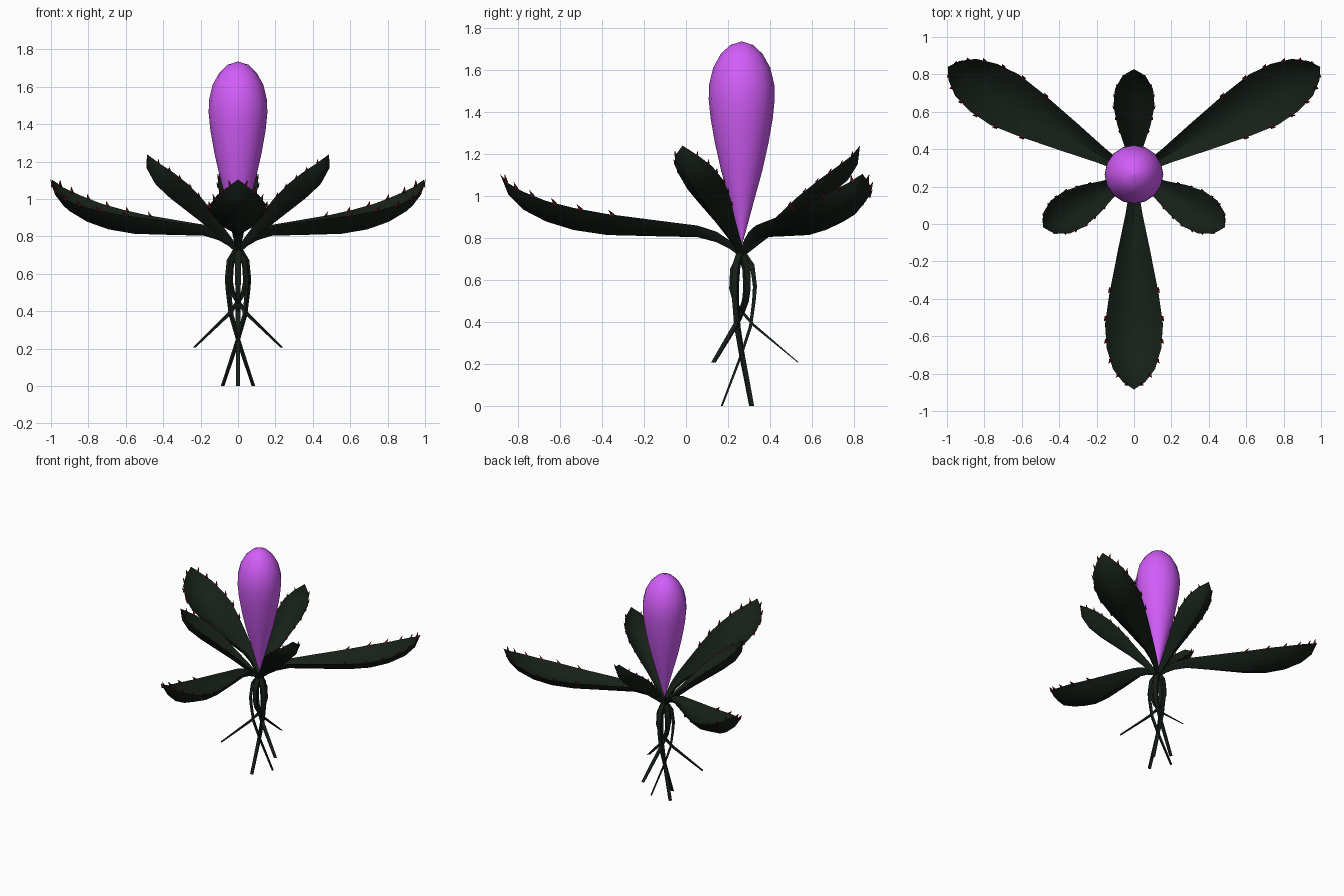
import bpy, bmesh, math
from mathutils import Vector, Matrix

if "Cube" in bpy.data.objects:
    bpy.data.objects.remove(bpy.data.objects["Cube"])

CENTRE = Vector((0, 0.265, 0))


def material(name, rgb):
    m = bpy.data.materials.new(name)
    m.diffuse_color = (*rgb, 1)
    m.use_nodes = True
    m.node_tree.nodes["Principled BSDF"].inputs["Base Color"].default_value = m.diffuse_color
    return m


GREEN = material("dark_green", (0.008, 0.014, 0.009))
RED = material("dark_red", (0.09, 0.006, 0.01))
PINK = material("orchid", (0.65, 0.11, 0.95))


def finish(bm, name, mat, angle=0, smooth=45):
    bmesh.ops.recalc_face_normals(bm, faces=bm.faces)
    me = bpy.data.meshes.new(name)
    bm.to_mesh(me)
    bm.free()
    me.materials.append(mat)
    ob = bpy.data.objects.new(name, me)
    bpy.context.collection.objects.link(ob)
    ob.data.transform(Matrix.Translation(CENTRE) @ Matrix.Rotation(math.radians(angle), 4, 'Z'))
    bpy.ops.object.select_all(action='DESELECT')
    ob.select_set(True)
    bpy.context.view_layer.objects.active = ob
    if smooth:
        bpy.ops.object.shade_smooth_by_angle(angle=math.radians(smooth))
    return ob


def loft(rings):
    # skin a list of closed rings and cap both ends
    bm = bmesh.new()
    vs = [[bm.verts.new(p) for p in ring] for ring in rings]
    n = len(vs[0])
    for a, b in zip(vs, vs[1:]):
        for i in range(n):
            j = (i + 1) % n
            bm.faces.new((a[i], a[j], b[j], b[i]))
    bm.faces.new(vs[0][::-1])
    bm.faces.new(vs[-1])
    bmesh.ops.remove_doubles(bm, verts=bm.verts, dist=0.0005)
    return bm


def leaf(name, rows, lean, angle, tooth_rows, size):
    # rows: distance out, midrib height, half width, edge rise
    up = Vector((-lean, 0, math.sqrt(1 - lean * lean)))
    us = (-1, -0.6, 0, 0.6, 1)

    def point(row, u, thick=0):
        r, z, w, h = row
        return Vector((r, u * w, z)) + up * (h * u * u + thick * (1 - u * u))

    rings = []
    for row in rows:
        t = 0.012 + 0.1 * row[3] if row[2] > 0.002 else 0
        rings.append([point(row, u) for u in us] +
                     [point(row, u, t) for u in (0.6, 0, -0.6)])
    finish(loft(rings), name, GREEN, angle)

    # thorns along both edges and on the tip
    bm = bmesh.new()
    spots = []
    for k in tooth_rows:
        i, f = int(k), k - int(k)
        row = [a + (b - a) * f for a, b in zip(rows[i], rows[i + 1])]
        along = (Vector(rows[i + 1][:2]) - Vector(rows[i][:2])).normalized()
        for s in (-1, 1):
            spots.append((point(row, s), Vector((along.x * 0.5, s * 0.3, along.y * 0.5 + 0.6))))
    for p, d in spots:
        rot = d.to_track_quat('Z', 'Y').to_matrix().to_4x4()
        bmesh.ops.create_cone(bm, cap_ends=True, segments=4, radius1=size * 0.28, radius2=0,
                              depth=size, matrix=Matrix.Translation(p + d.normalized() * size * 0.3) @ rot)
    finish(bm, name + "_thorns", RED, angle, 0)


def root(name, path, angle):
    # flat tapering ribbon root
    rings = []
    for i, (r, z) in enumerate(path):
        f = i / (len(path) - 1)
        a, b = Vector(path[max(i - 1, 0)]), Vector(path[min(i + 1, len(path) - 1)])
        d = (b - a).normalized()
        n = Vector((-d.y, 0, d.x)) * (0.012 - 0.007 * f)
        w = Vector((0, 0.017 - 0.006 * f, 0))
        c = Vector((r, 0, z))
        if i == len(path) - 1:
            n.z = 0
        rings.append([c + n + w, c + n - w, c - n - w, c - n + w])
    finish(loft(rings), name, GREEN, angle, 30)


LARGE = [(0, .705, .012, .025), (.06, .75, .022, .04), (.12, .78, .03, .05), (.21, .804, .045, .055),
         (.4, .808, .085, .075), (.64, .814, .132, .1), (.8, .838, .155, .105), (.93, .878, .146, .098),
         (1.04, .935, .113, .085), (1.11, 1.005, .06, .055), (1.15, 1.105, .0, .0)]
SMALL = [(0, .705, .012, .02), (.1, .783, .03, .04), (.2, .858, .056, .055), (.315, .935, .09, .078),
         (.42, 1.006, .11, .088), (.505, 1.075, .102, .082), (.552, 1.15, .065, .05), (.563, 1.24, .0, .0)]
LONG_ROOT = [(0, .74), (.05, .67), (.063, .57), (.058, .5), (.042, .38), (0, .25), (-.095, 0)]
SHORT_ROOT = [(0, .74), (.045, .65), (.05, .56), (.035, .5), (0, .45), (-.055, .387), (-.27, .207)]

for n, a in enumerate((30, 150, 270), 1):
    leaf(f"large_leaf_{n}", LARGE, 0, a, (4.9, 5.8, 6.7, 7.6, 8.5, 9.3), .04)
    root(f"short_root_{n}", SHORT_ROOT, a)
    leaf(f"small_leaf_{n}", SMALL, .6, a + 60, (2.6, 3.3, 3.9, 4.6, 5.3, 6.1), .027)
    root(f"long_root_{n}", LONG_ROOT, a + 60)

# flower bud, a revolved teardrop
BUD = [(.002, .77), (.03, .87), (.065, 1.0), (.098, 1.12), (.127, 1.25), (.148, 1.37), (.157, 1.46),
       (.155, 1.53), (.136, 1.61), (.1, 1.675), (.055, 1.718), (.002, 1.735)]
finish(loft([[(r * math.cos(i * math.pi / 8), r * math.sin(i * math.pi / 8), z) for i in range(16)]
             for r, z in BUD]), "flower_bud", PINK, 0, 60)
